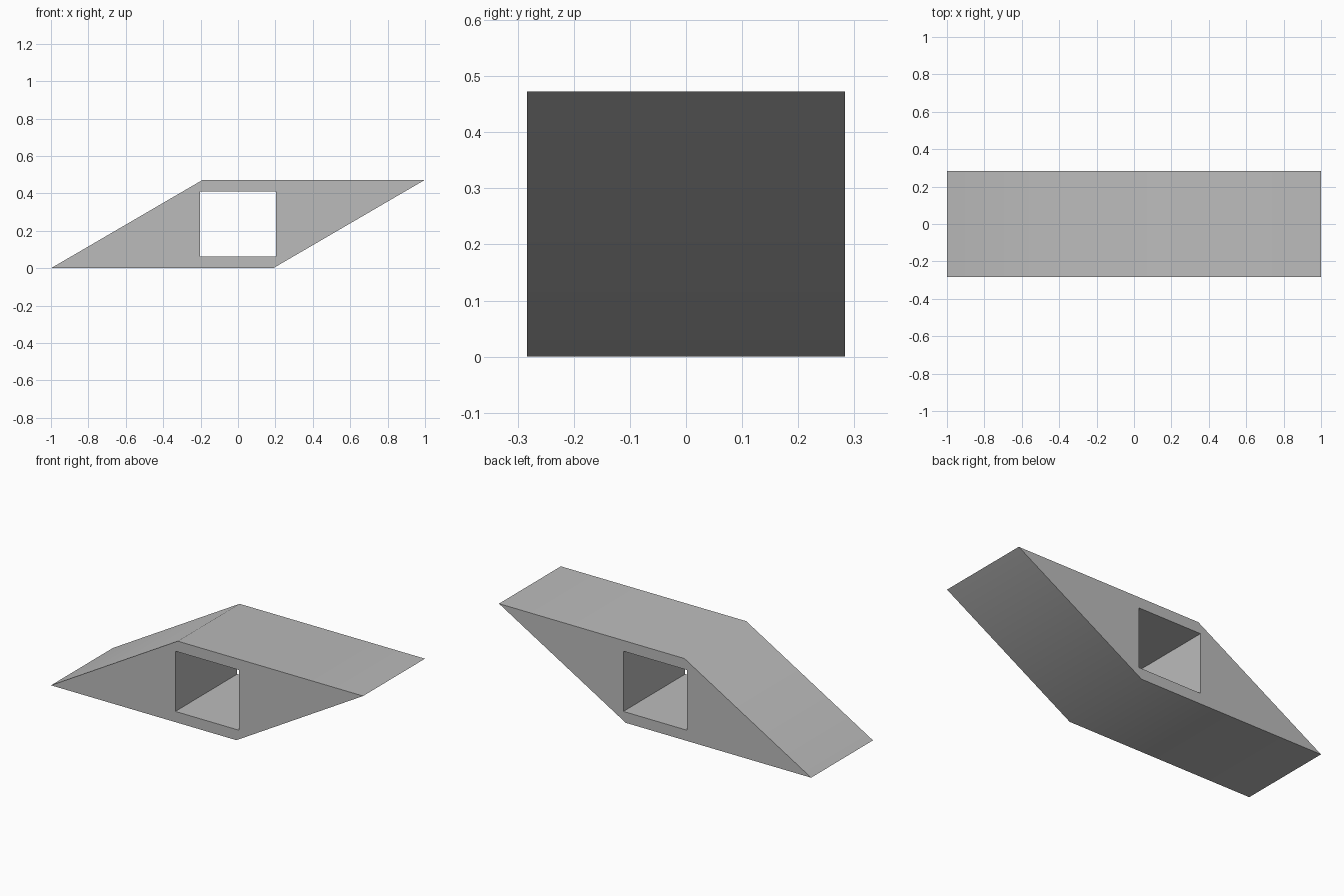
import bpy
import bmesh
import math

default = bpy.data.objects.get("Cube")
if default:
    bpy.data.objects.remove(default, do_unlink=True)

HEIGHT = 0.473
HALF_DEPTH = 0.283
SHOULDER = 0.188

# Slanted outer profile and the rectangular opening, both as (x, z)
outer = [(-1, 0), (SHOULDER, 0), (1, HEIGHT), (-SHOULDER, HEIGHT)]
opening = [(-0.203, 0.062), (0.203, 0.062), (0.203, 0.411), (-0.203, 0.411)]

grey = bpy.data.materials.new("plain grey")
grey.use_nodes = True
colour = (0.5, 0.5, 0.5, 1)
grey.diffuse_color = colour
grey.node_tree.nodes["Principled BSDF"].inputs["Base Color"].default_value = colour

bm = bmesh.new()


def ring(profile, y):
    return [bm.verts.new((x, y, z)) for x, z in profile]


def bridge(a, b):
    """Join two matching closed rings with a band of quads."""
    for i in range(len(a)):
        j = (i + 1) % len(a)
        bm.faces.new((a[i], a[j], b[j], b[i]))


# Front and back frames, outer skin and tunnel walls
front_outer, back_outer = ring(outer, -HALF_DEPTH), ring(outer, HALF_DEPTH)
front_inner, back_inner = ring(opening, -HALF_DEPTH), ring(opening, HALF_DEPTH)
bridge(front_outer, front_inner)
bridge(front_inner, back_inner)
bridge(back_inner, back_outer)
bridge(back_outer, front_outer)
bmesh.ops.recalc_face_normals(bm, faces=bm.faces)

mesh = bpy.data.meshes.new("slanted_block")
bm.to_mesh(mesh)
bm.free()
mesh.materials.append(grey)
block = bpy.data.objects.new("slanted_block", mesh)
bpy.context.collection.objects.link(block)

# Soften only the shallow bends; keep the rims and points crisp
bpy.ops.object.select_all(action="DESELECT")
block.select_set(True)
bpy.context.view_layer.objects.active = block
bpy.ops.object.shade_smooth_by_angle(angle=math.radians(40))
